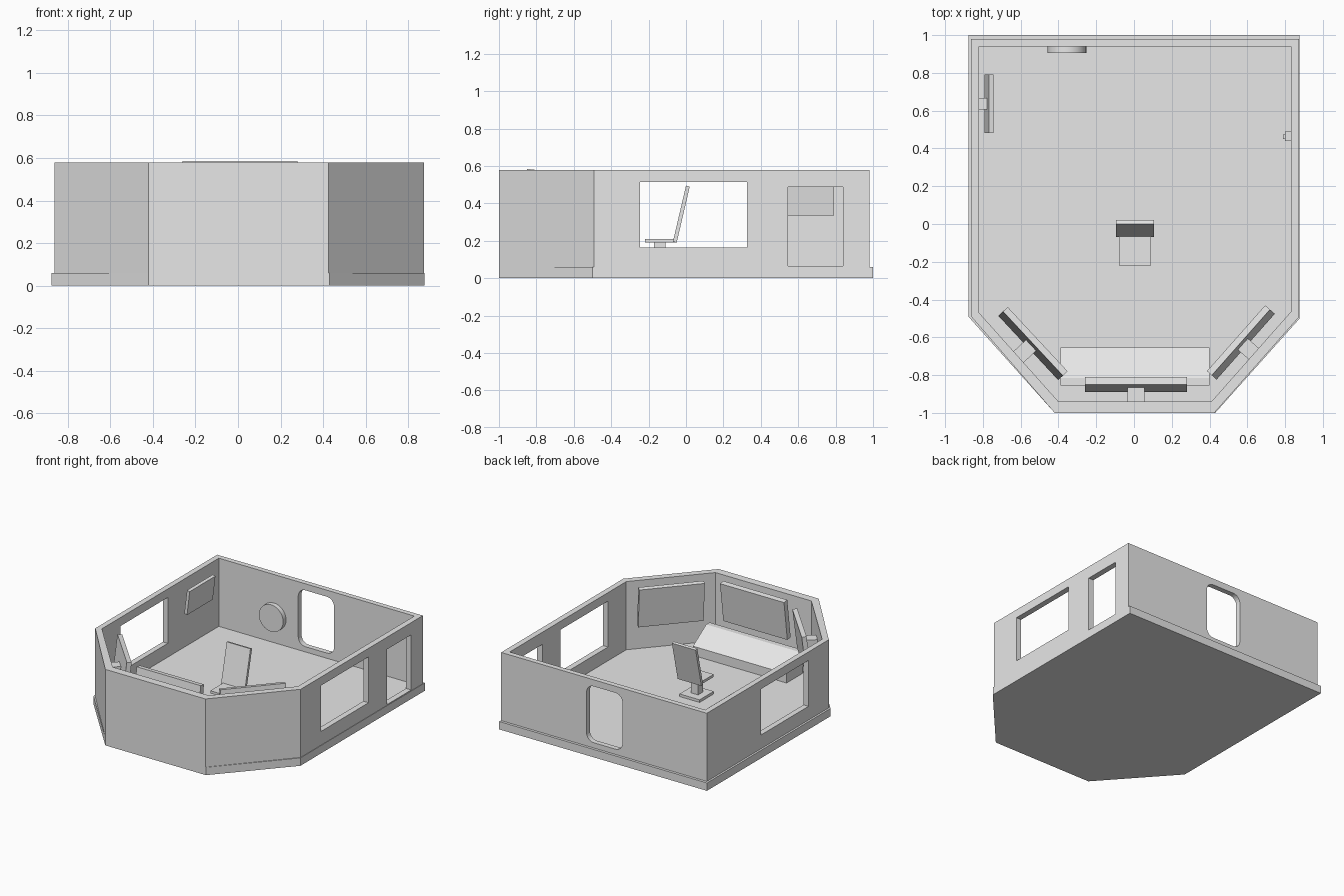
import bpy, bmesh, math
from mathutils import Matrix

if "Cube" in bpy.data.objects:
    bpy.data.objects.remove(bpy.data.objects["Cube"])

grey = bpy.data.materials.new("light grey")
grey.diffuse_color = (0.8, 0.8, 0.8, 1)
grey.use_nodes = True
grey.node_tree.nodes["Principled BSDF"].inputs["Base Color"].default_value = grey.diffuse_color


def finish(name, bm, loc=(0, 0, 0), rot=0):
    bmesh.ops.recalc_face_normals(bm, faces=bm.faces)
    bm.transform(Matrix.Translation(loc) @ Matrix.Rotation(rot, 4, 'Z'))
    me = bpy.data.meshes.new(name)
    bm.to_mesh(me)
    bm.free()
    me.materials.append(grey)
    ob = bpy.data.objects.new(name, me)
    bpy.context.collection.objects.link(ob)
    return ob


def extrude(name, points, vec, **kw):
    """Closed outline of 3D points extruded along a vector."""
    bm = bmesh.new()
    f = bm.faces.new([bm.verts.new(p) for p in points])
    r = bmesh.ops.extrude_face_region(bm, geom=[f])
    top = [v for v in r['geom'] if isinstance(v, bmesh.types.BMVert)]
    bmesh.ops.translate(bm, verts=top, vec=vec)
    # keep the start cap so the solid is closed
    if not f.is_valid:
        bmesh.ops.holes_fill(bm, edges=bm.edges, sides=0)
    elif len(f.verts) and any(e.is_boundary for e in bm.edges):
        bmesh.ops.holes_fill(bm, edges=bm.edges, sides=0)
    return finish(name, bm, **kw)


def prism(name, yz, x0, x1, **kw):
    return extrude(name, [(x0, y, z) for y, z in yz], (x1 - x0, 0, 0), **kw)


def box(name, x, y, z, **kw):
    return prism(name, [(y[0], z[0]), (y[1], z[0]), (y[1], z[1]), (y[0], z[1])], *x, **kw)


def cut(target, cutter):
    m = target.modifiers.new("cut", 'BOOLEAN')
    m.operation, m.solver, m.object = 'DIFFERENCE', 'EXACT', cutter
    cutter.hide_render = True
    bpy.context.view_layer.objects.active = target
    bpy.ops.object.modifier_apply(modifier=m.name)
    bpy.data.objects.remove(cutter)


# floor slab
floor = [(-0.877, 1), (0.877, 1), (0.877, -0.5), (0.43, -1), (-0.42, -1), (-0.877, -0.49)]
extrude("floor", [(x, y, 0) for x, y in floor], (0, 0, 0.06))

# walls: outer and inner outline joined as a ring
outer = [(-0.862, 0.98), (0.874, 0.98), (0.874, -0.492), (0.425, -1), (-0.42, -1), (-0.862, -0.49)]
inner = [(-0.82, 0.94), (0.83, 0.94), (0.83, -0.465), (0.41, -0.94), (-0.40, -0.94), (-0.82, -0.47)]
bm = bmesh.new()
rings = [[bm.verts.new((x, y, z)) for x, y in o]
         for o, z in ((outer, 0.06), (outer, 0.58), (inner, 0.58), (inner, 0.06))]
for a, b in zip(rings, rings[1:] + rings[:1]):
    for i in range(6):
        j = (i + 1) % 6
        bm.faces.new((a[i], a[j], b[j], b[i]))
walls = finish("walls", bm)

# side windows, side doorway and rounded rear doorway
cut(walls, box("window_cutter", (-1, 1), (-0.245, 0.325), (0.165, 0.515)))
cut(walls, box("side_door_cutter", (0.7, 1), (0.545, 0.84), (0.066, 0.487)))
r, outline = 0.06, []
for cx, cz, a0 in ((0.093, 0.47, 0), (-0.09, 0.47, 90), (-0.09, 0.16, 180), (0.093, 0.16, 270)):
    for k in range(7):
        a = math.radians(a0 + k * 15)
        outline.append((cx + r * math.cos(a), 0.8, cz + r * math.sin(a)))
cut(walls, extrude("rear_door_cutter", outline, (0, 0.4, 0)))


# tilted wall screens with mounting blocks
def screen(name, loc, deg, width, z0, z1, half, mount, reach, mz):
    kw = dict(loc=(*loc, 0), rot=math.radians(deg))
    prism(name, [(-half, z0 + 0.005), (0, z0), (half, z1 - 0.005), (0, z1)],
          -width / 2, width / 2, **kw)
    box(name + "_mount", (-mount / 2, mount / 2), (-reach, -half * 0.4), mz, **kw)


screen("front_screen", (0.01, -0.85), 0, 0.54, 0.28, 0.585, 0.04, 0.09, 0.092, (0.38, 0.46))
screen("right_screen", (0.566, -0.627), 48.5, 0.465, 0.265, 0.57, 0.034, 0.08, 0.093, (0.37, 0.45))
screen("left_screen", (-0.535, -0.633), -47, 0.465, 0.265, 0.57, 0.034, 0.08, 0.105, (0.37, 0.45))
screen("side_screen", (-0.768, 0.637), -90, 0.31, 0.335, 0.525, 0.023, 0.06, 0.054, (0.40, 0.46))

# sloped control desk
prism("control_desk", [(-0.655, 0.06), (-0.655, 0.13), (-0.815, 0.235), (-0.855, 0.235), (-0.855, 0.06)],
      -0.39, 0.4)

# chair
box("chair_base", (-0.08, 0.09), (-0.22, -0.05), (0.06, 0.08))
box("chair_post", (-0.025, 0.035), (-0.17, -0.11), (0.08, 0.19))
box("chair_seat", (-0.08, 0.09), (-0.22, -0.05), (0.19, 0.21))
prism("chair_back", [(-0.07, 0.195), (-0.05, 0.19), (0.02, 0.49), (0.0, 0.495)], -0.095, 0.105)

# round plate on the rear wall
disc = [(-0.355 + 0.1025 * math.cos(k * math.pi / 16), 0.905, 0.26 + 0.1025 * math.sin(k * math.pi / 16))
        for k in range(32)]
plate = extrude("round_plate", disc, (0, 0.035, 0))
bpy.ops.object.select_all(action='DESELECT')
plate.select_set(True)
bpy.context.view_layer.objects.active = plate
bpy.ops.object.shade_smooth_by_angle(angle=math.radians(30))

# door control beside the side doorway
box("door_control", (0.80, 0.83), (0.44, 0.49), (0.22, 0.28))
box("door_control_button", (0.79, 0.80), (0.45, 0.475), (0.235, 0.265))
